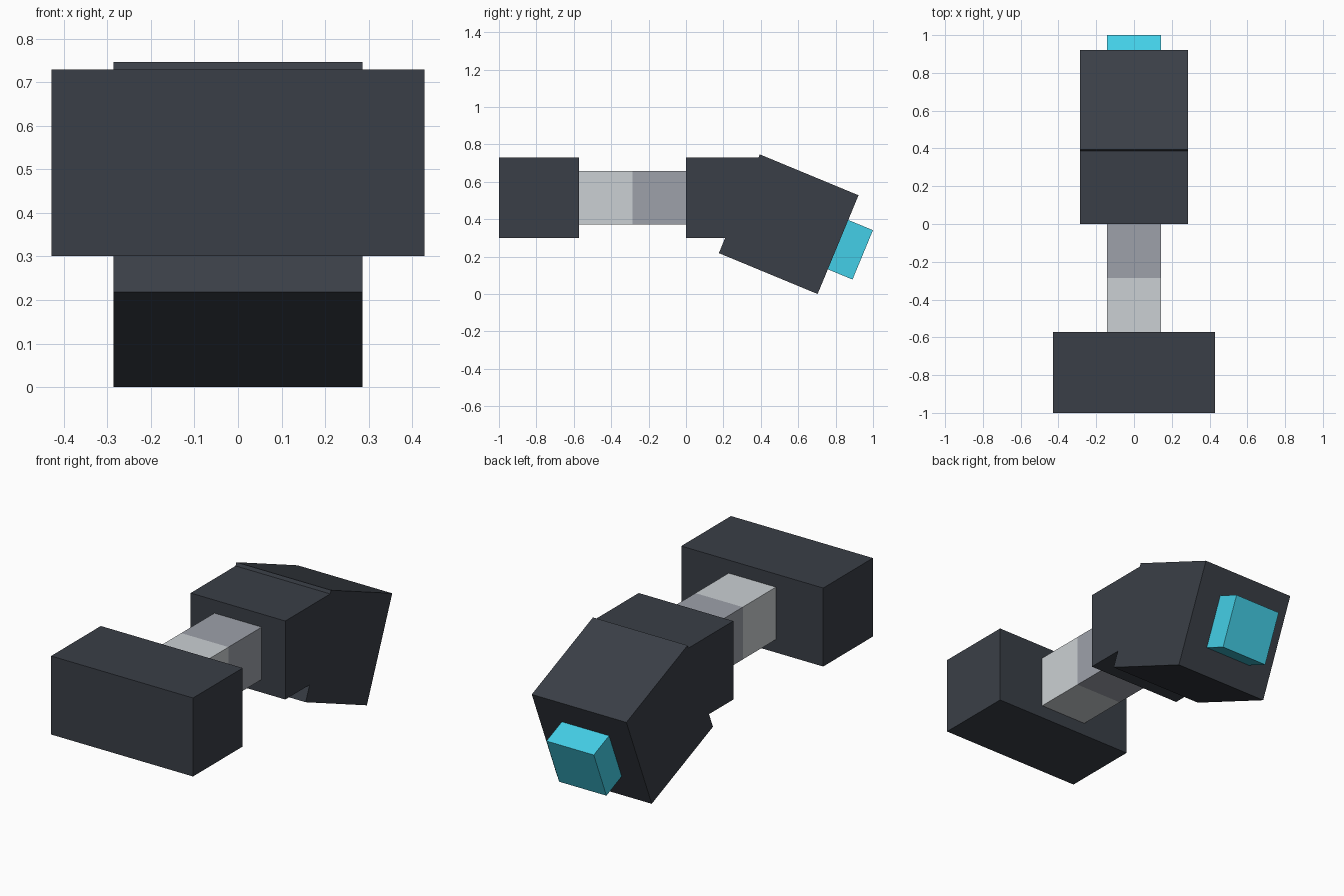
import bpy, math
from mathutils import Matrix, Vector

if "Cube" in bpy.data.objects:
    bpy.data.objects.remove(bpy.data.objects["Cube"])

U = 1 / 7            # model unit
TILT = Matrix.Rotation(math.radians(-22.5), 4, 'X')


def srgb(h):
    c = [int(h[i:i + 2], 16) / 255 for i in (0, 2, 4)]
    return [v / 12.92 if v <= 0.04045 else ((v + 0.055) / 1.055) ** 2.4 for v in c] + [1]


def material(name, h):
    m = bpy.data.materials.new(name)
    m.diffuse_color = srgb(h)
    m.use_nodes = True
    m.node_tree.nodes["Principled BSDF"].inputs["Base Color"].default_value = m.diffuse_color
    return m


charcoal = material("charcoal", "3A3F47")
light_grey = material("light grey", "CBD0D3")
mid_grey = material("mid grey", "9DA1AA")
cyan = material("cyan", "44D0E8")


def box(name, centre, size, mat, rot=Matrix.Identity(4)):
    """Box with its size given in model units."""
    bpy.ops.mesh.primitive_cube_add(size=1)
    ob = bpy.context.object
    ob.name = name
    ob.data.transform(Matrix.Diagonal((*[s * U for s in size], 1)))
    ob.matrix_world = Matrix.Translation(centre) @ rot
    ob.data.materials.append(mat)
    return ob


AXIS_Z = 0.515

# straight parts along the handle axis
box("end_block", (0, -1 + 1.5 * U, AXIS_Z), (6, 3, 3), charcoal)
box("light_grip", (0, -3 * U, AXIS_Z), (2, 2, 2), light_grey)
box("dark_grip", (0, -1 * U, AXIS_Z), (2, 2, 2), mid_grey)
box("neck_block", (0, 1.5 * U, AXIS_Z), (4, 3, 3), charcoal)

# tilted head and its glowing tip
head = Vector((0, 0.549, 0.3735))
box("tilted_head", head, (4, 4, 4), charcoal, TILT)
box("tip", head + TILT @ Vector((0, 2.5 * U, 0)), (2, 1, 2), cyan, TILT)
